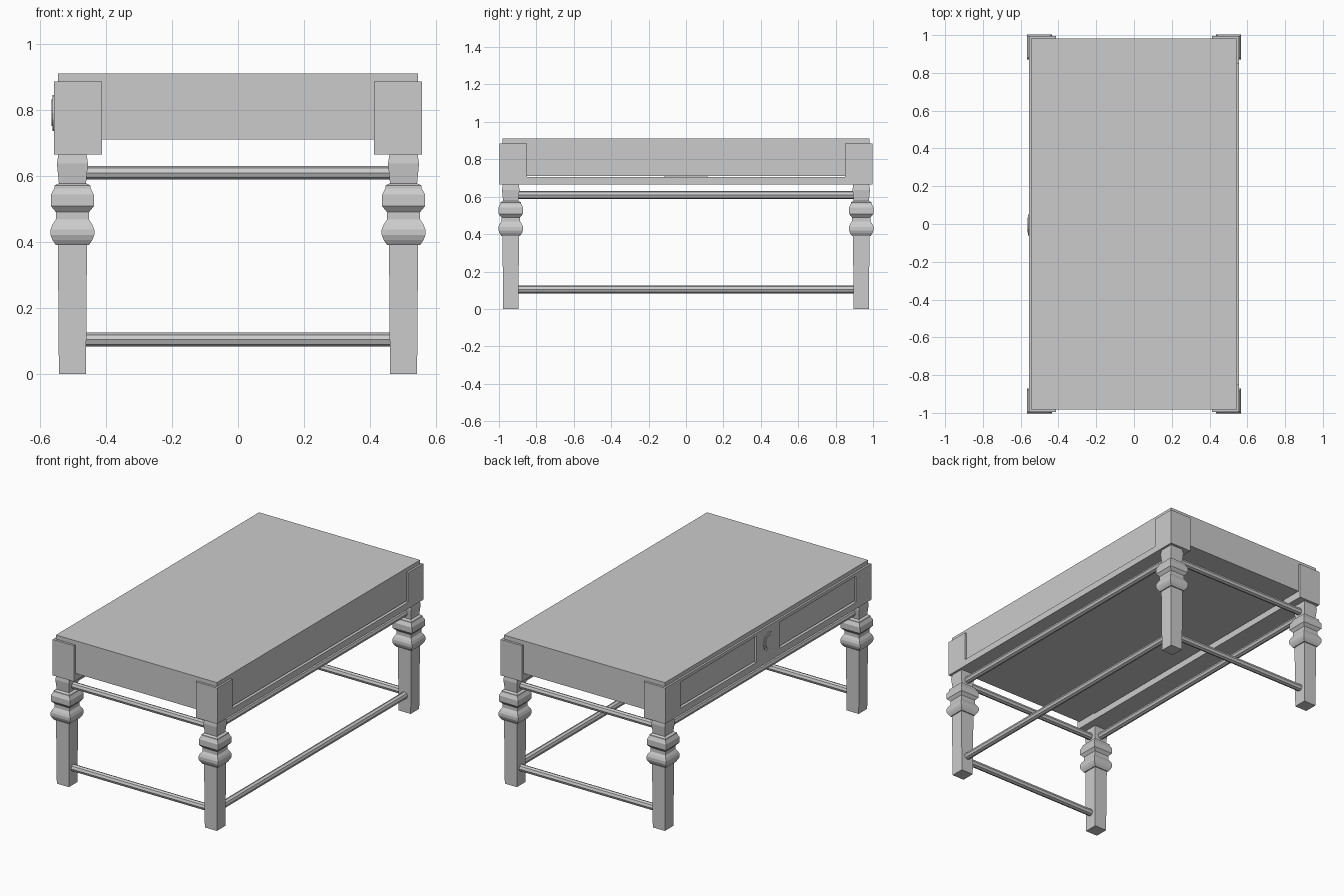
import bpy, bmesh, math
from mathutils import Vector

if "Cube" in bpy.data.objects:
    bpy.data.objects.remove(bpy.data.objects["Cube"])


def finish(name, bm):
    bmesh.ops.recalc_face_normals(bm, faces=bm.faces)
    me = bpy.data.meshes.new(name)
    bm.to_mesh(me)
    bm.free()
    ob = bpy.data.objects.new(name, me)
    bpy.context.collection.objects.link(ob)
    return ob


def box(name, lo, hi):
    bm = bmesh.new()
    bmesh.ops.create_cube(bm, size=1)
    for v in bm.verts:
        v.co = Vector([lo[i] + (v.co[i] + 0.5) * (hi[i] - lo[i]) for i in range(3)])
    return finish(name, bm)


def rod(name, a, b, r, sides=8):
    a, b = Vector(a), Vector(b)
    bm = bmesh.new()
    bmesh.ops.create_cone(bm, cap_ends=True, segments=sides, radius1=r, radius2=r,
                          depth=(b - a).length)
    q = (b - a).to_track_quat('Z', 'Y')
    for v in bm.verts:
        v.co = q @ v.co + (a + b) / 2
    return finish(name, bm)


def square_leg(name, cx, cy, profile):
    # square section swept up a (half width, height) profile
    bm = bmesh.new()
    rings = []
    for h, z in profile:
        rings.append([bm.verts.new((cx + sx * h, cy + sy * h, z))
                      for sx, sy in ((-1, -1), (1, -1), (1, 1), (-1, 1))])
    for r0, r1 in zip(rings, rings[1:]):
        for i in range(4):
            j = (i + 1) % 4
            bm.faces.new((r0[i], r0[j], r1[j], r1[i]))
    bm.faces.new(rings[0])
    bm.faces.new(rings[-1])
    return finish(name, bm)


X, Y = 0.557, 0.996      # outer faces of corner blocks
LX, LY = 0.501, 0.937    # leg centres

# main body slab
box("table_body", (-0.545, -0.982, 0.71), (0.545, 0.982, 0.91))

# legs with turned-style bulbs, and corner blocks
profile = [(0.041, 0), (0.044, 0.39), (0.05, 0.39), (0.06, 0.405), (0.066, 0.42),
           (0.066, 0.438), (0.06, 0.453), (0.05, 0.468), (0.05, 0.49), (0.065, 0.508),
           (0.065, 0.543), (0.055, 0.562), (0.055, 0.57), (0.041, 0.577),
           (0.047, 0.637), (0.042, 0.668)]
for sx, xn in ((-1, "left"), (1, "right")):
    for sy, yn in ((-1, "front"), (1, "back")):
        square_leg(f"{yn}_{xn}_leg", sx * LX, sy * LY, profile)
        xs = sorted((sx * 0.412, sx * X))
        ys = sorted((sy * 0.85, sy * Y))
        box(f"{yn}_{xn}_corner_block", (xs[0], ys[0], 0.665), (xs[1], ys[1], 0.885))

# wide rails under both long sides
for s, n in ((-1, "left"), (1, "right")):
    xs = sorted((s * 0.412, s * X))
    box(f"{n}_bottom_rail", (xs[0], -0.85, 0.665), (xs[1], 0.85, 0.705))

# drawer side frame around two sunken panels
box("left_top_rail", (-X, -0.85, 0.865), (-0.54, 0.85, 0.885))
box("left_centre_stile", (-X, -0.115, 0.705), (-0.54, 0.115, 0.865))

# round pull with a stepped face
rod("drawer_pull", (-0.55, -0.005, 0.79), (-0.561, -0.005, 0.79), 0.055, 16)
rod("drawer_pull_centre", (-0.55, -0.005, 0.79), (-0.564, -0.005, 0.79), 0.04, 16)

# stretchers: upper ring on four sides, lower on three
for z, n in ((0.609, "upper"), (0.104, "lower")):
    for s, yn in ((-1, "front"), (1, "back")):
        rod(f"{n}_{yn}_stretcher", (-LX, s * LY, z), (LX, s * LY, z), 0.021)
    for s, xn in ((-1, "left"), (1, "right")):
        if n == "lower" and s < 0:
            continue
        rod(f"{n}_{xn}_stretcher", (s * LX, -LY, z), (s * LX, LY, z), 0.021)
